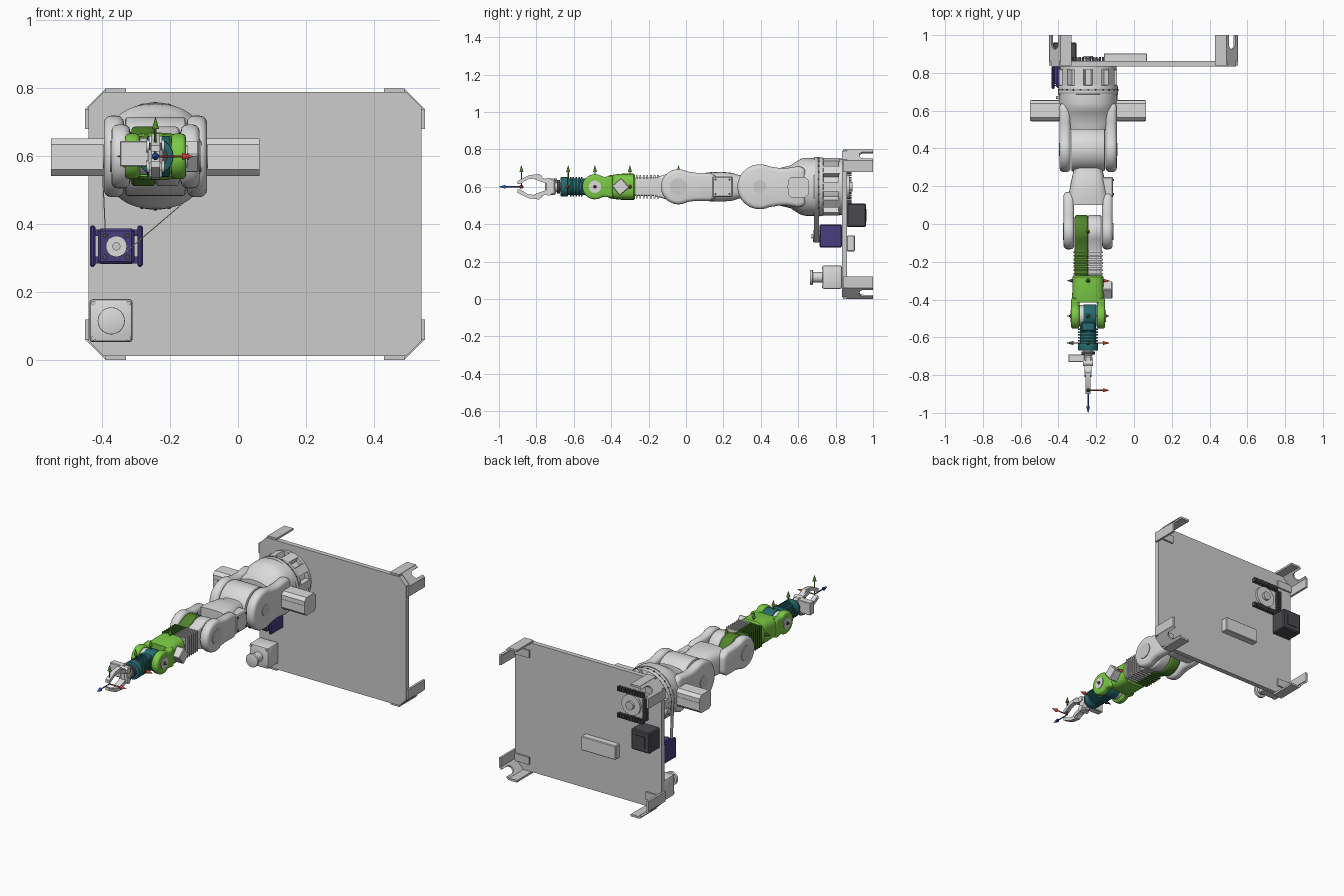
import bpy, bmesh, math
from mathutils import Matrix, Vector

if "Cube" in bpy.data.objects:
    bpy.data.objects.remove(bpy.data.objects["Cube"])

CX, CZ = -0.243, 0.60          # arm axis


def mat(name, r, g, b):
    m = bpy.data.materials.new(name)
    m.diffuse_color = [((c + 0.055) / 1.055) ** 2.4 for c in (r, g, b)] + [1]
    m.use_nodes = True
    m.node_tree.nodes["Principled BSDF"].inputs["Base Color"].default_value = m.diffuse_color
    return m


LIGHT = mat("light grey", .86, .86, .86)
PLATE = mat("plate grey", .80, .80, .80)
GREEN = mat("leaf green", .48, .79, .27)
DGREEN = mat("dark green", .32, .52, .17)
TEAL = mat("teal", .15, .42, .44)
PURPLE = mat("purple", .29, .24, .50)
DARK = mat("charcoal", .29, .29, .31)
RED = mat("red", .85, .27, .22)
BLUE = mat("blue", .16, .33, .75)


def finish(name, bm, m, bevel=0, seg=3):
    bmesh.ops.recalc_face_normals(bm, faces=bm.faces[:])
    if bevel:
        edges = [e for e in bm.edges if len(e.link_faces) == 2 and e.calc_face_angle() > 0.6]
        bmesh.ops.bevel(bm, geom=edges, offset=bevel, segments=seg, profile=.5, affect='EDGES', clamp_overlap=True)
    me = bpy.data.meshes.new(name)
    bm.to_mesh(me)
    bm.free()
    me.materials.append(m)
    ob = bpy.data.objects.new(name, me)
    bpy.context.collection.objects.link(ob)
    return ob


def rings(name, loops, m, bevel=0, seg=3):
    """Skin a list of equal-length point loops and cap both ends."""
    bm = bmesh.new()
    vs = [[bm.verts.new(p) for p in lp] for lp in loops]
    n = len(vs[0])
    for a, b in zip(vs, vs[1:]):
        for i in range(n):
            bm.faces.new((a[i], a[(i + 1) % n], b[(i + 1) % n], b[i]))
    bm.faces.new(vs[0][::-1])
    bm.faces.new(vs[-1])
    return finish(name, bm, m, bevel, seg)


def prism(name, pts, d0, d1, m, axis='x', bevel=0, seg=3):
    f = {'x': lambda u, v, d: (d, u, v), 'y': lambda u, v, d: (u, d, v), 'z': lambda u, v, d: (u, v, d)}[axis]
    return rings(name, [[f(u, v, d) for u, v in pts] for d in (d0, d1)], m, bevel, seg)


def arc(cu, cv, r, a0, a1, n=16):
    return [(cu + r * math.cos(math.radians(a0 + (a1 - a0) * i / n)),
             cv + r * math.sin(math.radians(a0 + (a1 - a0) * i / n))) for i in range(n + 1)]


def cyl(name, cu, cv, r, d0, d1, m, axis='x', n=32, bevel=0):
    return prism(name, arc(cu, cv, r, 0, 360, n)[:-1], d0, d1, m, axis, bevel, 2)


def box(name, x, y, z, m, bevel=0, seg=1):
    return prism(name, [(x[0], z[0]), (x[1], z[0]), (x[1], z[1]), (x[0], z[1])], y[0], y[1], m, 'y', bevel, seg)


def loft(name, sections, m, power=2, n=32):
    """Sections (y, half width, half height) of superellipses round the arm axis."""
    def pt(y, a, b, t):
        c, s = math.cos(t), math.sin(t)
        return (CX + a * math.copysign(abs(c) ** (2 / power), c), y,
                CZ + b * math.copysign(abs(s) ** (2 / power), s))
    return rings(name, [[pt(y, a, b, 2 * math.pi * i / n) for i in range(n)] for y, a, b in sections], m)


# Mounting plate with chamfered corners
c = .045
px0, px1, pz0, pz1 = -.44, .54, .012, .79
prism("mounting_plate", [(px0 + c, pz0), (px1 - c, pz0), (px1, pz0 + c), (px1, pz1 - c),
      (px1 - c, pz1), (px0 + c, pz1), (px0, pz1 - c), (px0, pz0 + c)], .833, .862, PLATE, 'y')

# Corner feet: two edge plates and a notched diagonal plate
for sx in (-1, 1):
    for sz in (-1, 1):
        X = lambda v: .05 + sx * v
        Z = lambda v: .4 + sz * v
        so = lambda a, b: (min(a, b), max(a, b))
        box("foot_edge_plate", so(X(.38), X(.44)), (.84, 1), so(Z(.388), Z(.40)), PLATE)
        box("foot_side_plate", so(X(.487), X(.50)), (.84, 1), so(Z(.28), Z(.34)), PLATE)
        box("foot_web", so(X(.39), X(.487)), (.862, .872), so(Z(.30), Z(.345)), PLATE)
        ob = prism("foot_notched_plate", [(-.042, .862), (.042, .862), (.042, 1), (.024, 1)]
                   + arc(0, .95, .024, 0, -180, 10) + [(-.024, 1), (-.042, 1)], -.006, .006, PLATE, 'z')
        ob.data.transform(Matrix.Translation((X(.465), 0, Z(.365))) @ Matrix.Rotation(sx * sz * math.radians(45), 4, 'Y'))

# Turret base: core, spacer blocks, ring and dome
cyl("turret_core", CX, CZ, .125, .72, .835, LIGHT, 'y', 48)
cyl("turret_flange", CX, CZ, .15, .815, .834, LIGHT, 'y', 48)
cyl("turret_ring", CX, CZ, .157, .685, .735, LIGHT, 'y', 64, .006)
for i in range(10):
    ob = box("turret_spacer", (.11, .153), (.73, .82), (-.025, .025), LIGHT)
    ob.data.transform(Matrix.Translation((CX, 0, CZ)) @ Matrix.Rotation(math.radians(36 * i), 4, 'Y'))
for i in range(24):
    t = math.radians(15 * i)
    ob = cyl("ring_screw", 0, 0, .005, .154, .160, DARK, 'x', 8)
    ob.data.transform(Matrix.Translation((CX, .71, CZ)) @ Matrix.Rotation(t, 4, 'Y'))
loft("turret_dome", [(.69, .155, .155), (.64, .155, .155), (.615, .152, .15), (.59, .148, .135),
     (.56, .145, .115), (.52, .14, .105), (.50, .13, .10)], LIGHT, 2.3, 48)

# Shoulder fork and drum
cheek = arc(.395, CZ, .12, 65, 295, 28) + [(.50, .50), (.54, .50), (.60, .49), (.64, .50),
                                          (.64, .70), (.60, .71), (.54, .70), (.50, .70)]
for s in (-1, 1):
    a, b = sorted((CX + s * .092, CX + s * .152))
    prism("shoulder_cheek", cheek, a, b, LIGHT, 'x', .022)
    cyl("shoulder_cap", .395, CZ, .035, CX + s * .148, CX + s * .155, PLATE)
    # side motor
    a, b = sorted((CX + s * .13, CX + s * .307))
    k = .018
    prism("side_motor", [(.545 + k, .543), (.655 - k, .543), (.655, .543 + k), (.655, .653 - k), (.655 - k, .653),
          (.545 + k, .653), (.545, .653 - k), (.545, .543 + k)], a, b, LIGHT)
    a, b = sorted((CX + s * .155, CX + s * .30))
    box("side_motor_rib", (a, b), (.543, .657), (.59, .61), LIGHT)
cyl("shoulder_drum", .395, CZ, .116, CX - .089, CX + .089, LIGHT, 'x', 48, .008)

# Upper arm with elbow fork
loft("upper_arm", [(.34, .075, .06), (.28, .078, .064), (.25, .085, .074), (.19, .097, .08), (.13, .108, .078), (.10, .11, .074)],
     LIGHT, 3.5)
prong = arc(-.04, CZ, .094, 60, 300, 24) + [(.05, .525), (.13, .525), (.17, .55), (.17, .65), (.13, .675), (.05, .675)]
for s in (-1, 1):
    a, b = sorted((CX + s * .074, CX + s * .13))
    prism("elbow_prong", prong, a, b, LIGHT, 'x', .02)
    cyl("elbow_cap", -.04, CZ, .046, CX + s * .126, CX + s * .134, PLATE)
box("arm_motor", (-.17, -.11), (.14, .25), (.545, .655), LIGHT, .006)
for y in (.157, .233):
    for z in (.562, .638):
        cyl("arm_motor_screw", y, z, .006, -.112, -.107, DARK, 'x', 8)

# Forearm in two halves with toothed waist
half = arc(-.04, CZ, .088, 125, -125, 24) + [(-.13, .54), (-.17, .55), (-.29, .55), (-.29, .65), (-.17, .65), (-.13, .66)]
prism("forearm_right", half, CX, -.172, LIGHT, 'x', .012)
prism("forearm_left", half, -.314, CX, DGREEN, 'x', .012)
for i in range(7):
    y = -.145 - .019 * i
    box("forearm_rib", (CX, -.165), (y - .009, y), (.538, .662), LIGHT)
    box("forearm_tooth", (-.32, CX), (y - .009, y), (.538, .662), DGREEN)

# Wrist body and fork
loft("wrist_body", [(-.272, .075, .062), (-.28, .082, .07), (-.34, .082, .07), (-.38, .085, .066), (-.415, .086, .06)], GREEN, 3.5)
wrist = arc(-.487, CZ, .067, 50, 310, 24) + [(-.42, .545), (-.39, .54), (-.39, .66), (-.42, .655)]
for s in (-1, 1):
    a, b = sorted((CX + s * .046, CX + s * .09))
    prism("wrist_prong", wrist, a, b, GREEN, 'x', .014)
    cyl("wrist_cap", -.487, CZ, .033, CX + s * .088, CX + s * .094, LIGHT)
    cyl("wrist_pin", -.487, CZ, .01, CX + s * .09, CX + s * .097, DARK, 'x', 12)
d = .034
ob = box("wrist_motor", (-.175, -.115), (-d, d), (-d, d), LIGHT, .004)
ob.data.transform(Matrix.Translation((0, -.35, CZ)) @ Matrix.Rotation(math.radians(40), 4, 'X'))

# Hand rotator: hinge drum and ribbed barrel
cyl("hinge_drum", -.485, CZ, .06, -.268, -.199, TEAL, 'x', 32, .006)
cyl("hinge_spacer", -.485, CZ, .055, -.288, -.268, LIGHT)
box("hinge_neck", (-.28, -.205), (-.57, -.49), (.555, .645), TEAL, .008)
cyl("barrel_core", CX, CZ, .043, -.66, -.54, TEAL, 'y')
for i in range(5):
    y = -.553 - .015 * i
    cyl("barrel_rib", CX, CZ, .053, y - .008, y, TEAL, 'y')
cyl("barrel_end", CX, CZ, .053, -.67, -.632, TEAL, 'y', 32, .004)

# Gripper
cyl("gripper_stem", CX, CZ, .024, -.70, -.66, LIGHT, 'y', 20)
cyl("gripper_collar", CX, CZ, .036, -.69, -.675, DARK, 'y', 20)
box("gripper_palm", (-.265, -.221), (-.755, -.695), (.555, .645), LIGHT, .01)
box("gripper_servo", (-.348, -.262), (-.73, -.69), (.57, .645), LIGHT, .003)
for s in (-1, 1):
    P = lambda pts: [(y, CZ + s * z) for y, z in pts]
    cyl("gripper_pivot", -.735, CZ + s * .03, .018, -.27, -.216, LIGHT, 'x', 16)
    prism("finger_link", P([(-.73, .035), (-.74, .015), (-.81, .04), (-.80, .06)]), -.262, -.224, LIGHT)
    prism("finger", P([(-.765, .052), (-.785, .068), (-.84, .062), (-.90, .032), (-.90, .014), (-.885, .016),
                       (-.845, .04), (-.80, .045)]), -.256, -.23, LIGHT)


# Joint axis arrows
def arrow(name, start, vec, m):
    v = Vector(vec)
    L = v.length
    prof = [(.0035, 0), (.0035, L - .035), (.011, L - .035), (.0006, L)]
    ob = rings(name, [[(r * math.cos(k * math.pi / 5), r * math.sin(k * math.pi / 5), z) for k in range(10)]
                      for r, z in prof], m)
    ob.data.transform(Matrix.Translation(start) @ v.to_track_quat('Z', 'Y').to_matrix().to_4x4())


for y in (-.88, -.63, -.487, -.30, -.04):
    arrow("up_arrow", (CX, y, CZ), (0, 0, .115), DGREEN)
    if y < -.1:
        arrow("side_arrow", (CX, y, CZ), (.113, 0, 0), RED)
    if -.7 < y < -.1:
        arrow("opposite_arrow", (CX, y, CZ), (-.113, 0, 0), DARK)
arrow("forward_arrow", (CX, -.88, CZ), (0, -.12, 0), BLUE)

# Drive motor with slotted mounting rails, pulley and belt
mx, mz = -.358, .335
box("drive_motor", (-.412, -.305), (.72, .833), (.283, .388), PURPLE, .008)
for s in (-1, 1):
    box("motor_rail", tuple(sorted((mx + s * .062, mx + s * .078))), (.715, .833), (.275, .397), PURPLE, .005)
    for z in (.295, .375):
        box("rail_tab", tuple(sorted((mx + s * .045, mx + s * .07))), (.74, .833), (z - .01, z + .01), PURPLE)
    for t in (-1, 1):
        cyl("motor_screw", mx + s * .032, mz + t * .032, .008, .714, .722, DARK, 'y', 10)
cyl("pulley", mx, mz, .031, .68, .72, LIGHT, 'y', 28)
cyl("pulley_shaft", mx, mz, .012, .672, .69, PLATE, 'y', 16)
R, r = .159, .032
th = math.degrees(math.atan2(mz - CZ, mx - CX))
be = math.degrees(math.acos((R - r) / math.hypot(mx - CX, mz - CZ)))
path = arc(CX, CZ, R, th + be, th - be + 360, 40) + arc(mx, mz, r, th - be, th + be, 12)
bm = bmesh.new()
va, vb = [[bm.verts.new((x, y, z)) for x, z in path] for y in (.685, .71)]
for i in range(len(path)):
    j = (i + 1) % len(path)
    bm.faces.new((va[i], va[j], vb[j], vb[i]))
belt = finish("drive_belt", bm, PLATE)
belt.modifiers.new("thickness", 'SOLIDIFY').thickness = .003

# Lower front motor with knob
box("lower_motor", (-.437, -.31), (.73, .833), (.053, .18), LIGHT, .01, 2)
cyl("lower_knob_neck", -.373, .116, .028, .68, .735, LIGHT, 'y', 24)
cyl("lower_knob", -.373, .116, .04, .662, .678, LIGHT, 'y', 28, .003)
for x in (-.425, -.322):
    for z in (.065, .168):
        cyl("lower_motor_screw", x, z, .007, .726, .732, PLATE, 'y', 10)

# Rear of the plate: power unit, control box, hub and connector rows
box("power_unit", (-.43, -.305), (.86, .962), (.385, .51), DARK, .006)
box("power_vent", (-.40, -.335), (.955, .966), (.415, .48), DARK)
box("control_box", (-.16, .07), (.86, .903), (.255, .34), LIGHT, .004)
cyl("rear_hub", CX, CZ, .062, .86, .875, LIGHT, 'y', 32)
cyl("rear_hub_centre", CX, CZ, .025, .87, .89, PLATE, 'y', 20)
for i in range(10):
    x = CX - .08 + .0178 * i
    for z in (.52, .68):
        box("connector", (x - .006, x + .006), (.86, .885), (z - .012, z + .012), DARK)
    z = .54 + .0135 * i
    box("connector", (-.352, -.328), (.86, .885), (z - .005, z + .005), DARK)

bpy.ops.object.select_all(action='SELECT')
bpy.context.view_layer.objects.active = belt
bpy.ops.object.shade_smooth_by_angle(angle=math.radians(32))
